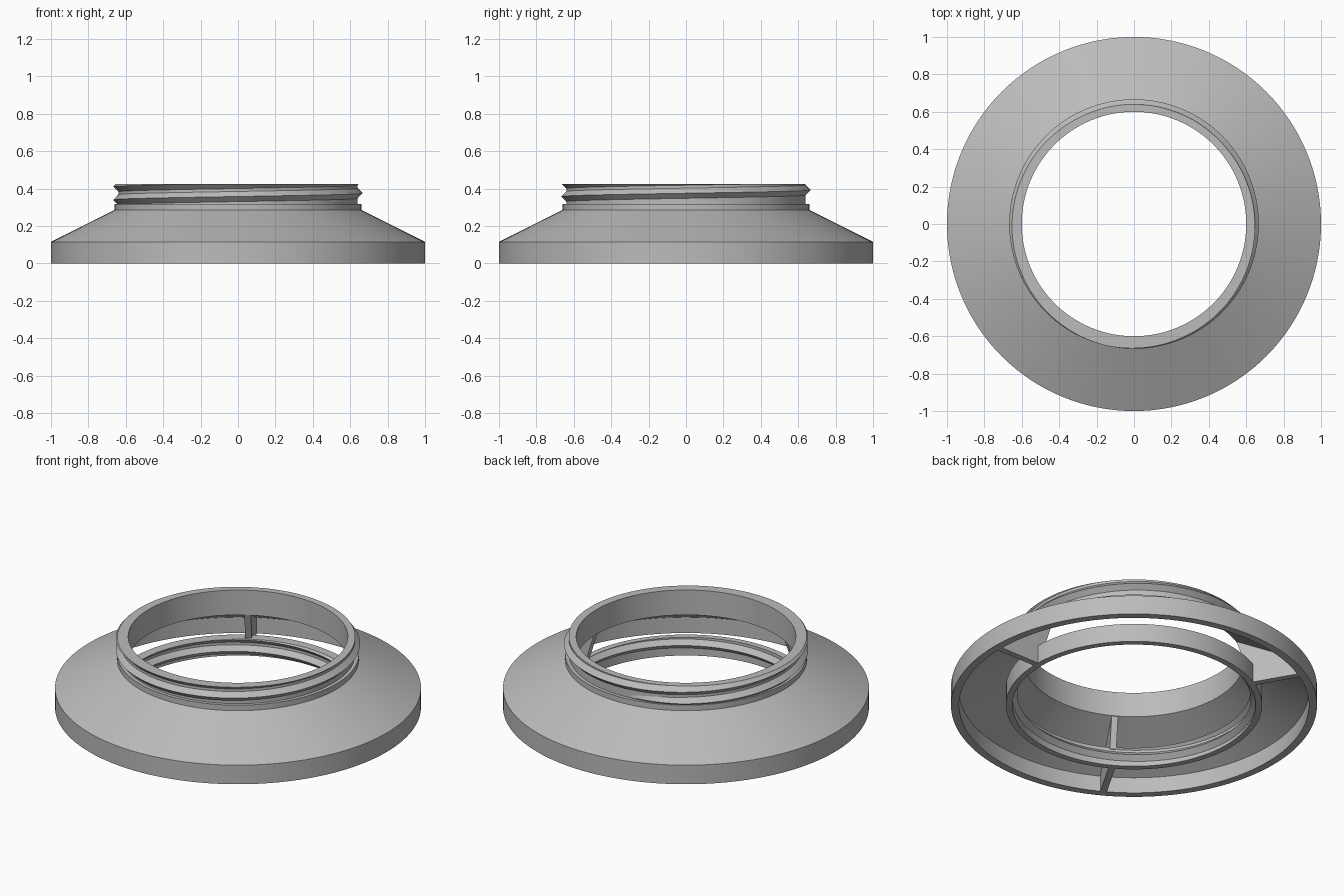
import bpy, bmesh, math
from mathutils import Matrix

cube = bpy.data.objects.get("Cube")
if cube:
    bpy.data.objects.remove(cube, do_unlink=True)

SEGMENTS = 128
PITCH = 0.07

grey = bpy.data.materials.new("plain_grey")
grey.use_nodes = True
colour = (0.5, 0.5, 0.5, 1)
grey.diffuse_color = colour
grey.node_tree.nodes["Principled BSDF"].inputs["Base Color"].default_value = colour


def finish(bm, name):
    bmesh.ops.recalc_face_normals(bm, faces=bm.faces)
    mesh = bpy.data.meshes.new(name)
    bm.to_mesh(mesh)
    bm.free()
    mesh.materials.append(grey)
    obj = bpy.data.objects.new(name, mesh)
    bpy.context.collection.objects.link(obj)
    bpy.ops.object.select_all(action="DESELECT")
    obj.select_set(True)
    bpy.context.view_layer.objects.active = obj
    bpy.ops.object.shade_smooth_by_angle(angle=math.radians(20))
    return obj


def sweep(bm, rings, closed):
    """Skin a list of vertex rings, each ring being a closed section."""
    n = len(rings[0])
    for i in range(len(rings) if closed else len(rings) - 1):
        a, b = rings[i], rings[(i + 1) % len(rings)]
        for j in range(n):
            k = (j + 1) % n
            bm.faces.new((a[j], a[k], b[k], b[j]))
    if not closed:
        bm.faces.new(rings[0])
        bm.faces.new(rings[-1])


def section(bm, profile, angle):
    c, s = math.cos(angle), math.sin(angle)
    return [bm.verts.new((r * c, r * s, z)) for r, z in profile]


def lathe(name, profile):
    bm = bmesh.new()
    rings = [section(bm, profile, math.tau * i / SEGMENTS) for i in range(SEGMENTS)]
    sweep(bm, rings, True)
    return finish(bm, name)


def thread(name, base, crest, z_zero, start, end, low, high):
    """V-shaped helix trimmed flat at the low and high levels."""
    bm = bmesh.new()
    rings = []
    steps = int((end - start) * SEGMENTS / 360)
    half = PITCH * 0.46
    for i in range(steps + 1):
        deg = start + (end - start) * i / steps
        z = z_zero + PITCH * deg / 360
        grow = min(1, 0.02 + i / 12)
        tip = base + (crest - base) * grow
        rings.append(section(bm, [(base, z - half), (tip, z), (base, z + half)],
                             math.radians(deg)))
    sweep(bm, rings, False)
    for level, side in ((high, 1), (low, -1)):
        cut = bmesh.ops.bisect_plane(
            bm, geom=bm.verts[:] + bm.edges[:] + bm.faces[:],
            plane_co=(0, 0, level), plane_no=(0, 0, side), clear_outer=True)
        edges = [e for e in cut["geom_cut"] if isinstance(e, bmesh.types.BMEdge)]
        bmesh.ops.holes_fill(bm, edges=edges, sides=0)
    return finish(bm, name)


# Flared shell with neck, hollow underneath
lathe("flared_shell", [
    (1, 0), (1, 0.115), (0.66, 0.285), (0.66, 0.318), (0.64, 0.318),
    (0.64, 0.425), (0.6, 0.425), (0.6, 0.275), (0.956, 0.095), (0.956, 0)])

# Lower ring inside the shell
lathe("inner_ring", [(0.7, 0), (0.7, 0.11), (0.665, 0.11), (0.665, 0)])

# Screw threads outside the neck and inside the ring
thread("neck_thread", 0.635, 0.667, 0.375, -270, 440, 0.318, 0.425)
thread("ring_thread", 0.67, 0.638, 0.013, 20, 600, 0.004, 0.11)

# Three ribs joining ring and shell
rib_profile = [(0.69, 0), (0.69, 0.1), (0.66, 0.1), (0.602, 0.276),
               (0.96, 0.096), (0.96, 0)]
for i in range(3):
    bm = bmesh.new()
    rings = [[bm.verts.new((r, y, z)) for r, z in rib_profile] for y in (-0.018, 0.018)]
    sweep(bm, rings, False)
    bmesh.ops.rotate(bm, verts=bm.verts, matrix=Matrix.Rotation(math.tau * i / 3, 3, "Z"))
    finish(bm, f"rib_{i + 1}")
